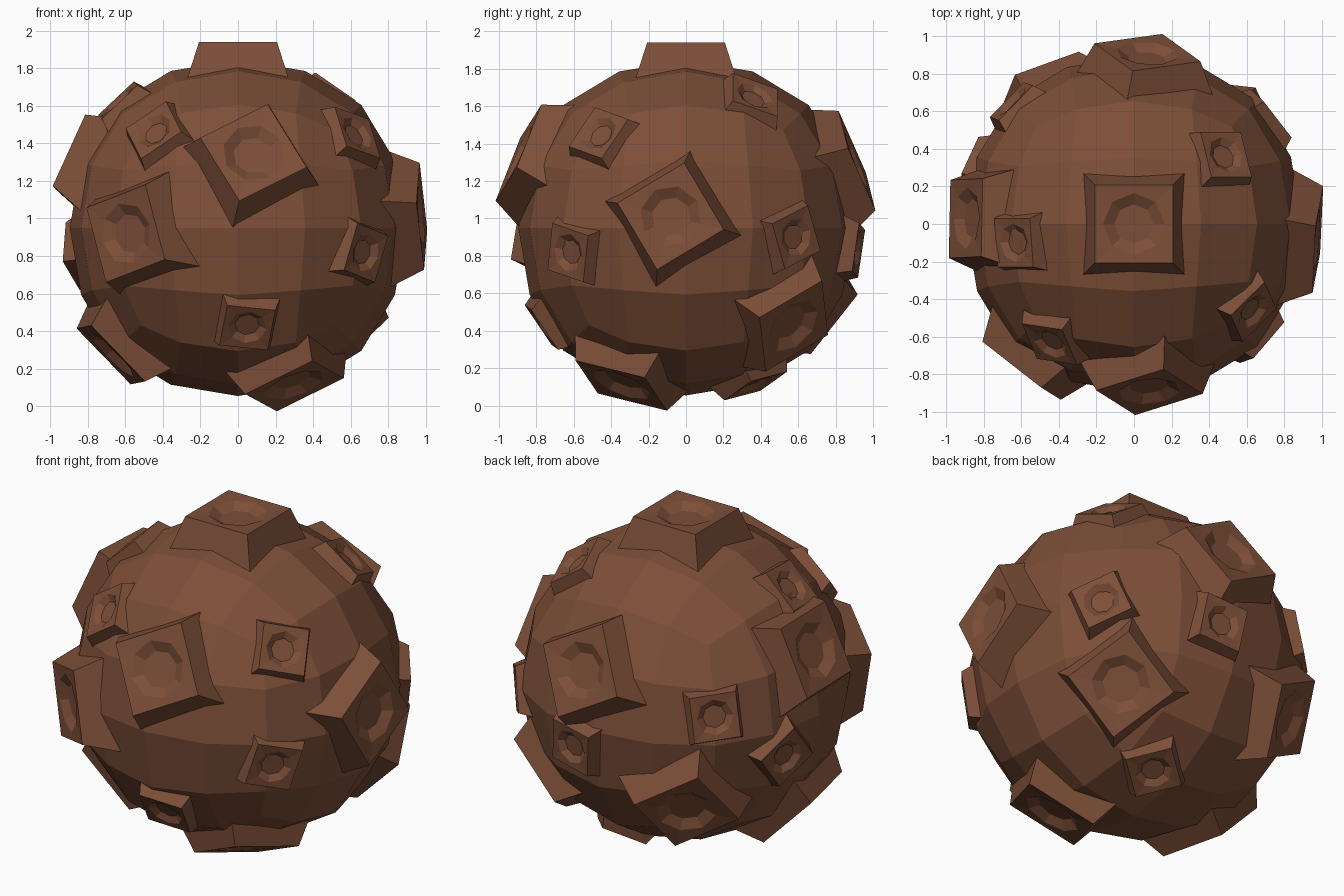
import bpy, bmesh, math
from mathutils import Vector, Matrix

if "Cube" in bpy.data.objects:
    bpy.data.objects.remove(bpy.data.objects["Cube"])

CENTRE = Vector((0, 0, 0.95))
brown = bpy.data.materials.new("reddish_brown_rock")
brown.diffuse_color = (0.205, 0.078, 0.040, 1)
brown.use_nodes = True
brown.node_tree.nodes["Principled BSDF"].inputs["Base Color"].default_value = brown.diffuse_color


def finish(name, bm):
    bmesh.ops.recalc_face_normals(bm, faces=bm.faces)
    me = bpy.data.meshes.new(name)
    bm.to_mesh(me)
    bm.free()
    me.materials.append(brown)
    ob = bpy.data.objects.new(name, me)
    bpy.context.collection.objects.link(ob)
    return ob


# Planet body: cube rounded by two levels of subdivision, flat shaded
bm = bmesh.new()
bmesh.ops.create_cube(bm, size=2.04)
body = finish("rock_body", bm)
body.location = CENTRE
mod = body.modifiers.new("rounding", 'SUBSURF')
mod.levels = mod.render_levels = 2
mod.use_limit_surface = False


def square(h, z):
    return [Vector((h * sx, h * sy, z)) for sx, sy in
            ((1, 0), (1, 1), (0, 1), (-1, 1), (-1, 0), (-1, -1), (0, -1), (1, -1))]


def octagon(r, z):
    return [Vector((r * math.cos(a * math.pi / 4), r * math.sin(a * math.pi / 4), z))
            for a in range(8)]


# Crater: tapered square block with an eight-sided dish in its top
def crater(name, direction, roll, big, dist=None, hint=None):
    n = Vector(direction).normalized()
    u = Vector(hint) if hint else Vector((0, 0, 1)).cross(n)
    u = (u - n * u.dot(n)).normalized()
    frame = Matrix((u, n.cross(u), n)).transposed()
    frame = frame @ Matrix.Rotation(math.radians(roll), 3, 'Z')
    if big:
        d = dist or 0.985
        rings = [square(0.285, d - 0.24), square(0.208, d),
                 octagon(0.165, d - 0.005), octagon(0.105, d - 0.04)]
    else:
        d = dist or 0.94
        rings = [square(0.182, d - 0.16), square(0.130, d),
                 octagon(0.103, d - 0.004), octagon(0.066, d - 0.03)]
    bm = bmesh.new()
    vs = [[bm.verts.new(CENTRE + frame @ p) for p in ring] for ring in rings]
    for a, b in zip(vs, vs[1:]):
        for i in range(8):
            j = (i + 1) % 8
            bm.faces.new((a[i], a[j], b[j], b[i]))
    bm.faces.new(vs[-1])
    bm.faces.new(vs[0][::-1])
    finish(name, bm)


# Large craters
crater("crater_top", (0, 0, 1), 0, True, 0.99, (1, 0, 0))
crater("crater_front_left", (-0.59, -0.77, -0.03), 17, True)
crater("crater_front_upper", (0.08, -0.87, 0.39), 28, True)
crater("crater_right", (0.95, -0.08, 0.06), 31, True)
crater("crater_bottom_front", (0.30, -0.345, -0.84), 0, True, 0.96, (-0.14, -0.3, 0.08))
crater("crater_bottom_left", (-0.66, -0.15, -0.66), 3, True, 0.97)
crater("crater_left", (-0.88, 0.03, 0.40), 2, True)
crater("crater_back_left", (-0.50, 0.71, -0.40), 33, True)
crater("crater_back", (0.07, 0.89, 0.35), 31, True)
crater("crater_back_right", (0.57, 0.57, -0.52), 34, True, 0.97)

# Small craters
crater("small_crater_upper_left", (-0.45, -0.64, 0.52), 42, False)
crater("small_crater_upper_right", (0.64, -0.47, 0.51), -17, False)
crater("small_crater_right_front", (0.67, -0.62, -0.13), -15, False)
crater("small_crater_front_low", (0.05, -0.77, -0.53), -7, False)
crater("small_crater_back_side_left", (-0.66, 0.66, 0.17), 5, False)
crater("small_crater_left", (-0.88, 0.29, -0.15), 36, False)
crater("small_crater_back", (0.13, 0.92, -0.12), -8, False)
crater("small_crater_right_back", (0.73, 0.59, -0.05), 22, False)
crater("small_crater_top_back", (0.49, 0.37, 0.71), 0, False, None, (0, 1, 0))
crater("small_crater_top_left", (-0.64, -0.1, 0.68), 0, False, None, (0, 1, 0))
crater("small_crater_bottom_back", (0.17, 0.37, -0.84), 0, False, None, (-0.65, 0.7, 0.25))
